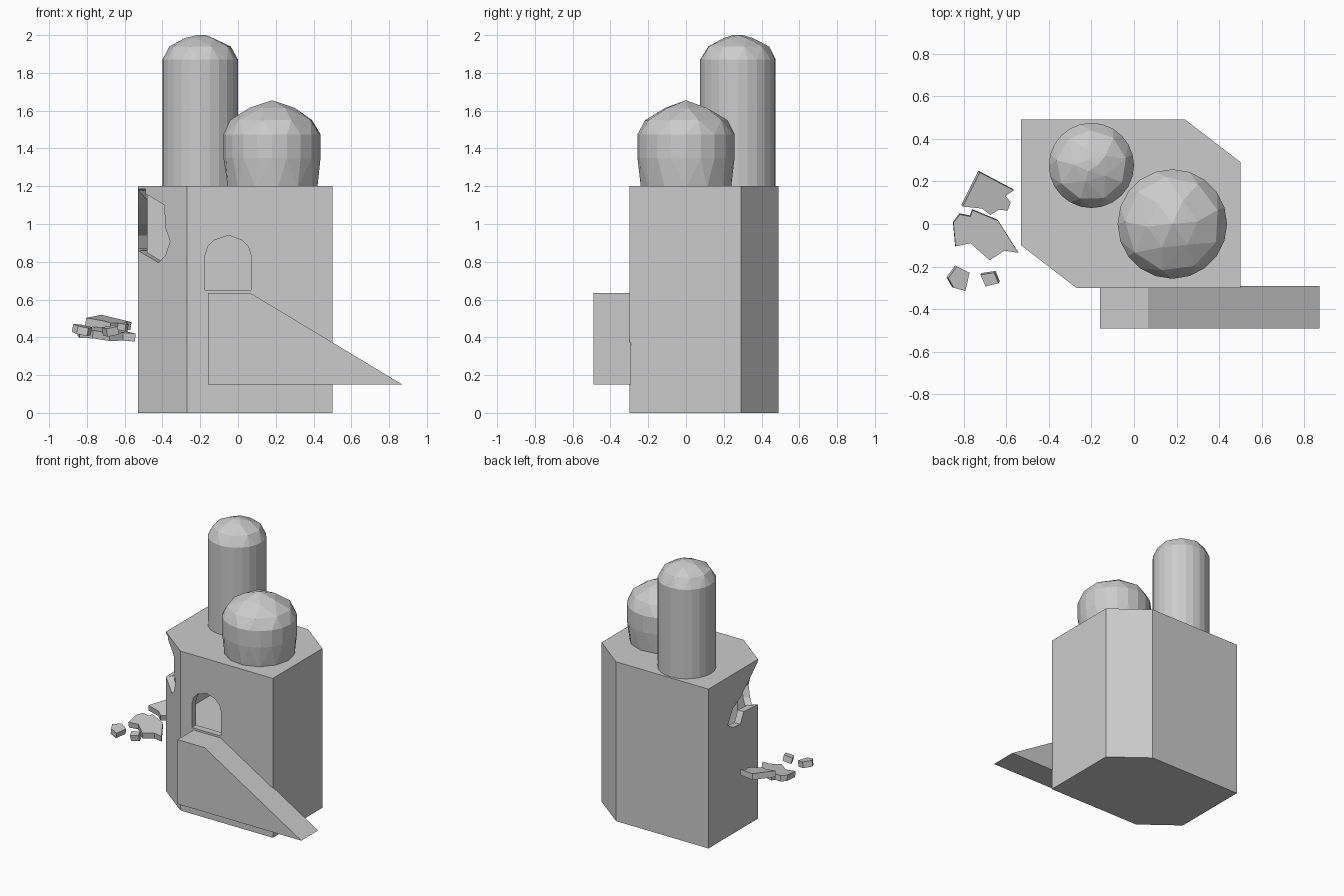
import bpy, bmesh, math
from mathutils import Vector

if "Cube" in bpy.data.objects:
    bpy.data.objects.remove(bpy.data.objects["Cube"])


def prism(name, base, offset):
    """Closed prism from a 3D polygon swept along an offset vector."""
    bm = bmesh.new()
    o = Vector(offset)
    a = [bm.verts.new(Vector(p)) for p in base]
    b = [bm.verts.new(Vector(p) + o) for p in base]
    n = len(base)
    bm.faces.new(a)
    bm.faces.new(b[::-1])
    for i in range(n):
        bm.faces.new((a[i], b[i], b[(i + 1) % n], a[(i + 1) % n]))
    bmesh.ops.recalc_face_normals(bm, faces=bm.faces)
    return finish(name, bm)


def finish(name, bm):
    me = bpy.data.meshes.new(name)
    bm.to_mesh(me)
    bm.free()
    ob = bpy.data.objects.new(name, me)
    bpy.context.collection.objects.link(ob)
    return ob


def cut(target, cutter):
    m = target.modifiers.new("cut_" + cutter.name, 'BOOLEAN')
    m.operation = 'DIFFERENCE'
    m.solver = 'EXACT'
    m.object = cutter
    bpy.context.view_layer.objects.active = target
    bpy.ops.object.modifier_apply(modifier=m.name)
    bpy.data.objects.remove(cutter)


def domed_tower(name, x, y, rings):
    """Convex low-poly tower from (radius, z, sides, turn) rings."""
    bm = bmesh.new()
    for r, z, n, turn in rings:
        for i in range(n):
            t = 2 * math.pi * i / n + turn
            bm.verts.new((x + r * math.cos(t), y + r * math.sin(t), z))
    bmesh.ops.convex_hull(bm, input=bm.verts[:])
    bmesh.ops.recalc_face_normals(bm, faces=bm.faces)
    return finish(name, bm)


# Main block with two chamfered corners
outer = [(-.53, .49), (.24, .49), (.5, .29), (.5, -.3), (-.27, -.3), (-.53, -.1)]
body = prism("main_block", [(x, y, 0) for x, y in outer], (0, 0, 1.2))

# Room inside
inner = [(-.48, .44), (.22, .44), (.45, .265), (.45, -.25), (-.255, -.25), (-.48, -.075)]
cut(body, prism("room", [(x, y, .56) for x, y in inner], (0, 0, .6)))

# Arched doorway
door = [(-.175, .65), (.07, .65), (.07, .83), (.055, .88), (.02, .915), (-.05, .94),
        (-.125, .915), (-.16, .88), (-.175, .83)]
cut(body, prism("doorway", [(x, -.4, z) for x, z in door], (0, .2, 0)))

# Broken hole wrapping the chamfer and the left wall
n = Vector((.61, .79, 0))
chamfer = [(-.53, 1.185), (-.48, 1.155), (-.39, 1.1), (-.385, .98), (-.36, .91),
           (-.385, .835), (-.42, .795), (-.53, .86)]
cut(body, prism("hole_chamfer",
                [Vector((x, -.1 - (x + .53) * .2 / .26, z)) - n * .04 for x, z in chamfer], n * .11))
left = [(-.13, 1.185), (-.1, 1.185), (0, 1.09), (.1, 1.0), (.2, .94), (.26, .84),
        (.2, .8), (.11, .79), (.07, .87), (-.1, .86), (-.13, .86)]
cut(body, prism("hole_left", [(-.6, y, z) for y, z in left], (.14, 0, 0)))

# Entrance ramp
ramp = [(-.16, .635), (.065, .635), (.87, .15), (-.16, .15)]
prism("ramp", [(x, -.49, z) for x, z in ramp], (0, .2, 0))

# Domed towers
domed_tower("tall_tower", -.2, .275, [(.2, 1.19, 24, 0), (.2, 1.87, 24, 0),
            (.165, 1.94, 9, .2), (.08, 1.985, 5, .6), (.03, 2.0, 3, 0)])
domed_tower("short_tower", .18, 0, [(.24, 1.19, 13, 0), (.257, 1.35, 20, 0), (.257, 1.475, 20, 0),
            (.222, 1.55, 9, .3), (.12, 1.615, 6, .1), (0, 1.655, 1, 0)])

# Fallen wall fragments: outline, height at centre, slopes along x and y
shards = [
    ([(-.73, .25), (-.57, .165), (-.61, .14), (-.585, .11), (-.6, .07), (-.64, .075),
      (-.68, .05), (-.72, .08), (-.81, .09)], .465, -.15, .18),
    ([(-.85, .01), (-.82, .05), (-.77, .04), (-.76, .07), (-.64, .02), (-.545, -.13),
      (-.61, -.12), (-.68, -.165), (-.77, -.085), (-.84, -.1)], .42, -.05, .12),
    ([(-.88, -.25), (-.84, -.195), (-.78, -.225), (-.8, -.31), (-.855, -.295)], .44, -.2, .1),
    ([(-.715, -.23), (-.65, -.22), (-.63, -.27), (-.69, -.285)], .435, .15, .2),
]
for i, (pts, z, sx, sy) in enumerate(shards):
    cx = sum(p[0] for p in pts) / len(pts)
    cy = sum(p[1] for p in pts) / len(pts)
    prism(f"fragment_{i + 1}",
          [(x, y, z - .022 + (x - cx) * sx + (y - cy) * sy) for x, y in pts],
          Vector((-sx, -sy, 1)) * .042)
